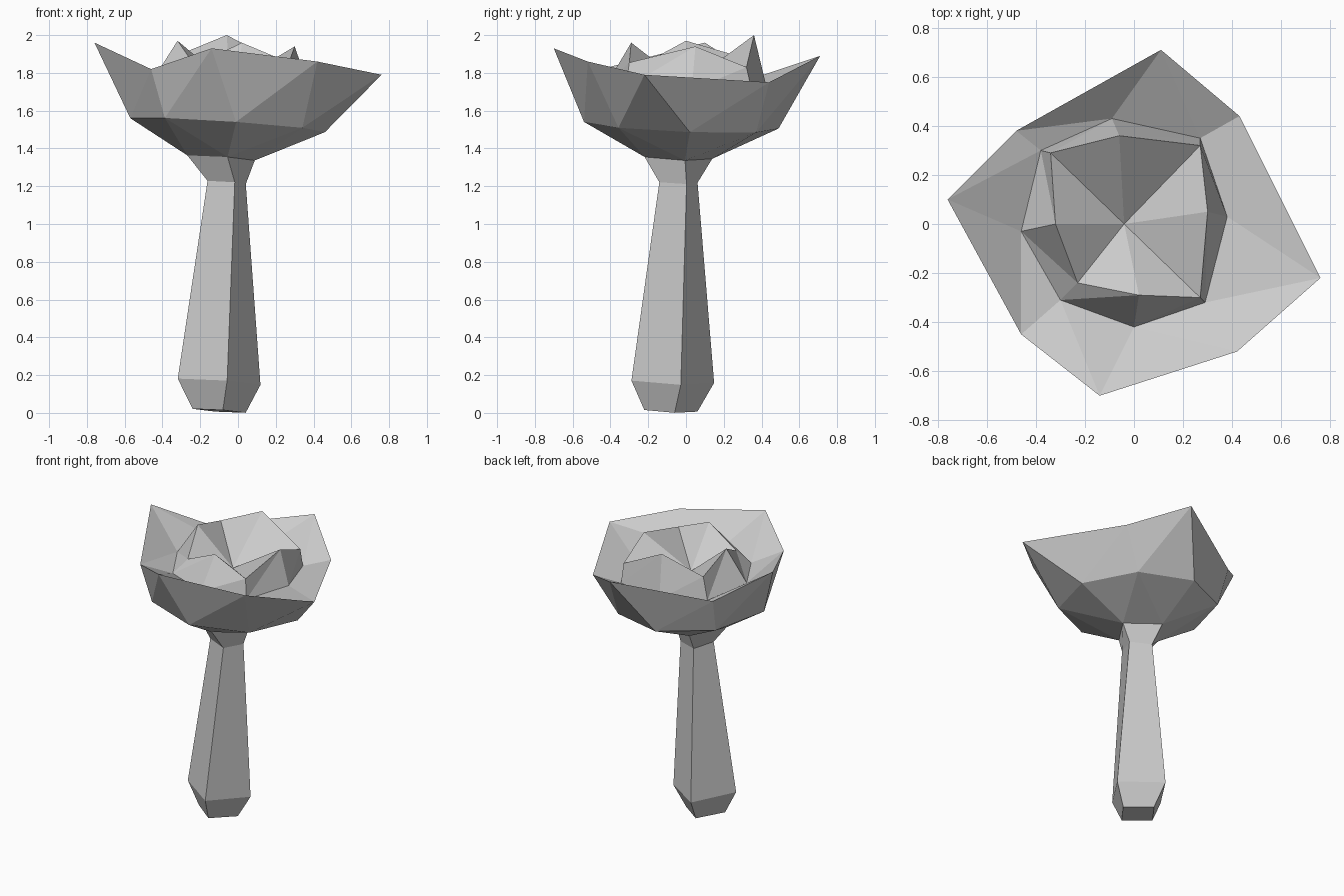
import bpy, bmesh
from math import cos, sin, radians

if "Cube" in bpy.data.objects:
    bpy.data.objects.remove(bpy.data.objects["Cube"])

def ring(n, cx, cy, z, r, start):
    """Regular polygon, leaning slightly like the whole model."""
    pts = []
    for i in range(n):
        a = radians(start) + i * radians(360 / n)
        dx, dy = r * cos(a), r * sin(a)
        pts.append((cx + dx, cy + dy, z - 0.068 * dx - 0.04 * dy))
    return pts

def band(bm, low, high, tris=False):
    """Skin two rings of equal count."""
    n = len(low)
    for i in range(n):
        j = (i + 1) % n
        if tris:
            bm.faces.new((low[i], high[j], high[i]))
            bm.faces.new((low[i], low[j], high[j]))
        else:
            bm.faces.new((low[i], low[j], high[j], high[i]))

def finish(bm, name):
    bmesh.ops.recalc_face_normals(bm, faces=bm.faces)
    me = bpy.data.meshes.new(name)
    bm.to_mesh(me)
    bm.free()
    bpy.context.collection.objects.link(bpy.data.objects.new(name, me))

def add(bm, pts):
    return [bm.verts.new(p) for p in pts]

flare = ring(4, -0.09, -0.04, 1.35, 0.182, -79)

# Four-sided stem: foot, bulge, narrow neck, flare under the cup
bm = bmesh.new()
rings = [add(bm, p) for p in (
    ring(4, -0.10, -0.08, 0.011, 0.142, -82),
    ring(4, -0.10, -0.07, 0.165, 0.223, -79),
    ring(4, -0.06, -0.04, 1.22, 0.11, -67),
    flare)]
bm.faces.new(rings[0][::-1])
for a, b in zip(rings, rings[1:]):
    band(bm, a, b)
finish(bm, "stem")

# Cap: rings run counter-clockwise from the front
rim_pts = [(-0.14, -0.70, 1.93), (0.42, -0.52, 1.86), (0.76, -0.22, 1.79), (0.43, 0.44, 1.75),
           (0.11, 0.71, 1.89), (-0.48, 0.38, 1.78), (-0.76, 0.10, 1.96), (-0.46, -0.45, 1.82)]
valley_pts = [(0.0, -0.42, 1.74), (0.29, -0.32, 1.72), (0.38, 0.03, 1.71), (0.27, 0.35, 1.70),
              (-0.09, 0.43, 1.71), (-0.38, 0.30, 1.73), (-0.46, -0.03, 1.75), (-0.30, -0.31, 1.745)]
inner_pts = [(0.02, -0.29, 1.96), (0.27, -0.30, 1.855), (0.30, 0.05, 1.94), (0.27, 0.32, 1.83),
             (-0.06, 0.36, 2.0), (-0.34, 0.29, 1.885), (-0.32, 0.0, 1.97), (-0.23, -0.24, 1.84)]
bm = bmesh.new()
base = add(bm, flare)
belly = add(bm, ring(8, -0.055, -0.025, 1.523, 0.517, -85))
rim, valley, inner = (add(bm, p) for p in (rim_pts, valley_pts, inner_pts))

# Underside: four corners spread out to eight
for i in range(4):
    j, k = (i + 1) % 4, 2 * i
    bm.faces.new((base[i], belly[k + 1], belly[k]))
    bm.faces.new((base[i], base[j], belly[k + 1]))
    bm.faces.new((base[j], belly[(k + 2) % 8], belly[k + 1]))

# Outer petals, their inside, and the inner petals
band(bm, belly, rim, True)
band(bm, valley, rim, True)
band(bm, valley, inner, True)

# Heart of the inner petals
heart = bm.verts.new((-0.04, 0.0, 1.735))
for i in range(8):
    bm.faces.new((inner[i], inner[(i + 1) % 8], heart))
finish(bm, "flower_cup")
